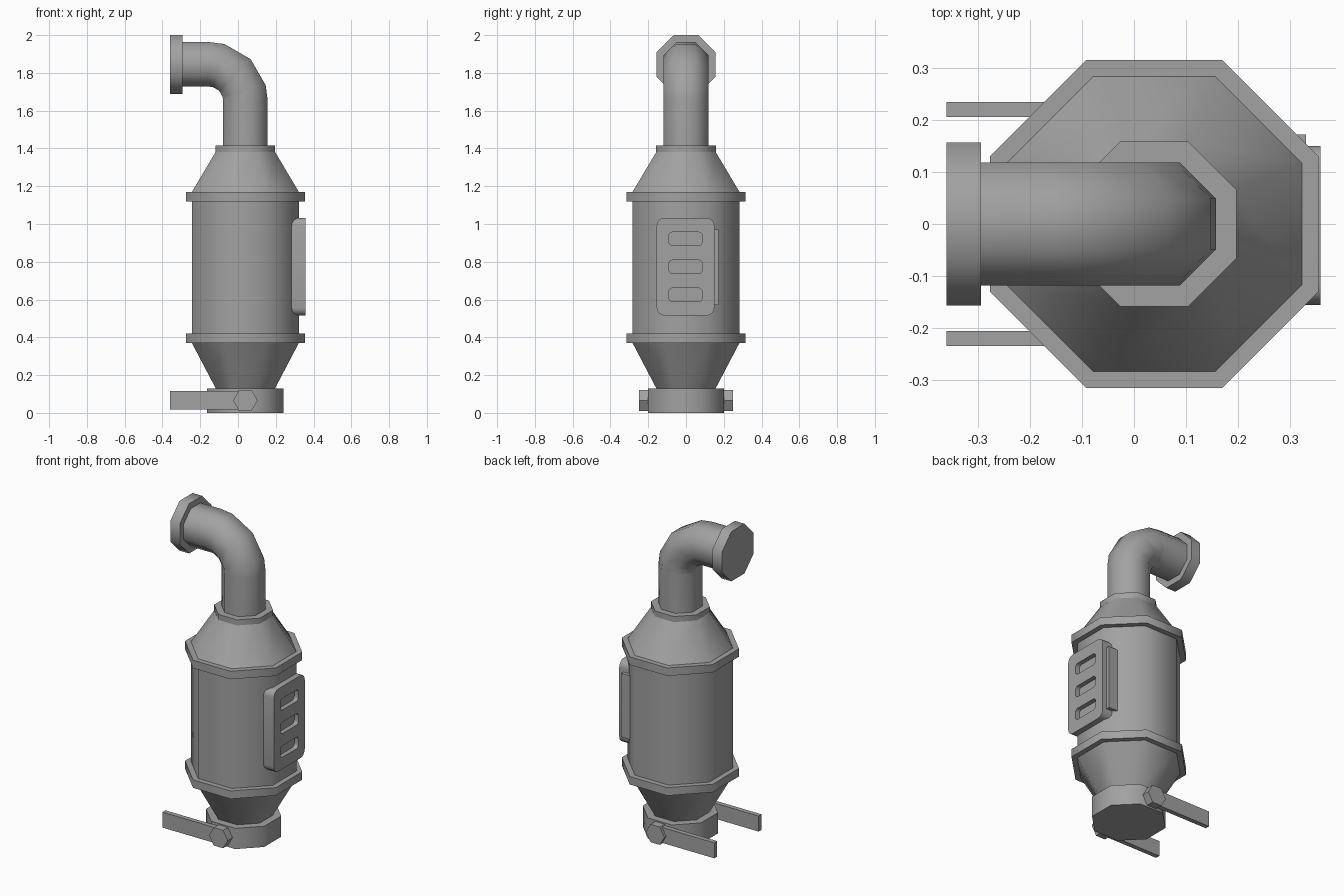
import bpy
import bmesh
from math import pi, cos, sin, radians
from mathutils import Vector, Matrix

if "Cube" in bpy.data.objects:
    bpy.data.objects.remove(bpy.data.objects["Cube"], do_unlink=True)

STEEL = (0.36, 0.36, 0.36, 1)
steel = bpy.data.materials.new("grey_steel")
steel.use_nodes = True
steel.diffuse_color = STEEL
steel.node_tree.nodes["Principled BSDF"].inputs["Base Color"].default_value = STEEL

CX = 0.039          # axis of the canister
Z_TUBE = 1.845      # axis of the outlet
SIDES = 8


def finish(name, bm, smooth_angle=50):
    bmesh.ops.recalc_face_normals(bm, faces=bm.faces)
    mesh = bpy.data.meshes.new(name)
    bm.to_mesh(mesh)
    bm.free()
    mesh.materials.append(steel)
    mesh.shade_smooth()
    mesh.set_sharp_from_angle(angle=radians(smooth_angle))
    obj = bpy.data.objects.new(name, mesh)
    bpy.context.collection.objects.link(obj)
    return obj


def loft(name, sections, sides=SIDES, turn=0.5, smooth_angle=50):
    """Skin capped polygon rings; section = (centre, axis u, axis v, apothem)."""
    bm = bmesh.new()
    rings = []
    for centre, u, v, apothem in sections:
        r = apothem / cos(pi / sides)
        angles = [2 * pi * (i + turn) / sides for i in range(sides)]
        rings.append([bm.verts.new(Vector(centre) + Vector(u) * r * cos(a)
                                   + Vector(v) * r * sin(a)) for a in angles])
    for low, high in zip(rings, rings[1:]):
        for i in range(sides):
            j = (i + 1) % sides
            bm.faces.new((low[i], low[j], high[j], high[i]))
    bm.faces.new(rings[0])
    bm.faces.new(rings[-1])
    return finish(name, bm, smooth_angle)


X, Y, Z = (1, 0, 0), (0, 1, 0), (0, 0, 1)


def upright(name, z0, r0, z1, r1):
    return loft(name, [((CX, 0, z0), X, Y, r0), ((CX, 0, z1), X, Y, r1)])


def box(name, x, y, z, round_x=0):
    """Box from ranges; round_x rounds the edges that run along x."""
    bm = bmesh.new()
    bmesh.ops.create_cube(bm, size=1)
    size = Vector((x[1] - x[0], y[1] - y[0], z[1] - z[0]))
    mid = Vector((sum(x), sum(y), sum(z))) / 2
    bm.transform(Matrix.Translation(mid) @ Matrix.Diagonal(size.to_4d()))
    if round_x:
        edges = [e for e in bm.edges
                 if abs(e.verts[0].co.x - e.verts[1].co.x) > 0.01]
        bmesh.ops.bevel(bm, geom=edges, offset=round_x, segments=4,
                        profile=0.5, affect='EDGES')
    return finish(name, bm, 40)


# Canister, cones and flanges
upright("inlet_ring", 0, 0.202, 0.13, 0.202)
upright("lower_cone", 0.13, 0.157, 0.37, 0.283)
upright("lower_flange", 0.37, 0.315, 0.42, 0.315)
upright("canister_body", 0.42, 0.283, 1.12, 0.283)
upright("upper_flange", 1.12, 0.315, 1.17, 0.315)
upright("upper_cone", 1.17, 0.283, 1.385, 0.155)
upright("outlet_collar", 1.375, 0.158, 1.415, 0.158)

# Bent outlet pipe
BEND = 0.19
R_PIPE = 0.118
bend_mid = Vector((CX - BEND, 0, Z_TUBE - BEND))
pipe = [((CX, 0, 1.4), X, Y, R_PIPE)]
for degrees in (0, 15, 45, 75, 90):
    a = radians(degrees)
    out = Vector((cos(a), 0, sin(a)))
    pipe.append((bend_mid + out * BEND, out, Y, R_PIPE))
pipe.append(((-0.3, 0, Z_TUBE), Z, Y, R_PIPE))
loft("outlet_pipe", pipe)
loft("outlet_flange", [((x, 0, Z_TUBE), Z, Y, 0.156) for x in (-0.36, -0.294)])

# Slotted side plate with its backing strip
plate = box("side_plate", (0.25, 0.358), (-0.155, 0.15), (0.515, 1.033), 0.042)
for height in (0.625, 0.773, 0.921):
    cutter = box("slot_cutter", (0.323, 0.4), (-0.09, 0.086),
                 (height - 0.036, height + 0.036), 0.02)
    cutter.hide_render = True
    cut = plate.modifiers.new("slot", 'BOOLEAN')
    cut.operation = 'DIFFERENCE'
    cut.solver = 'EXACT'
    cut.object = cutter
    bpy.context.view_layer.objects.active = plate
    bpy.ops.object.modifier_apply(modifier=cut.name)
    bpy.data.objects.remove(cutter, do_unlink=True)
plate.data.set_sharp_from_angle(angle=radians(40))
box("backing_strip", (0.24, 0.33), (-0.1, 0.172), (0.57, 0.97))

# Bracket arms and hexagonal bolts on both sides
for side, s in (("right", -1), ("left", 1)):
    box(side + "_arm" if s > 0 else "right_arm", (-0.36, CX),
        sorted((s * 0.205, s * 0.234)), (0.018, 0.115))
    loft(side + "_bolt", [((CX, s * y, 0.066), X, Z, 0.056) for y in (0.19, 0.25)],
         sides=6, turn=0, smooth_angle=30)
